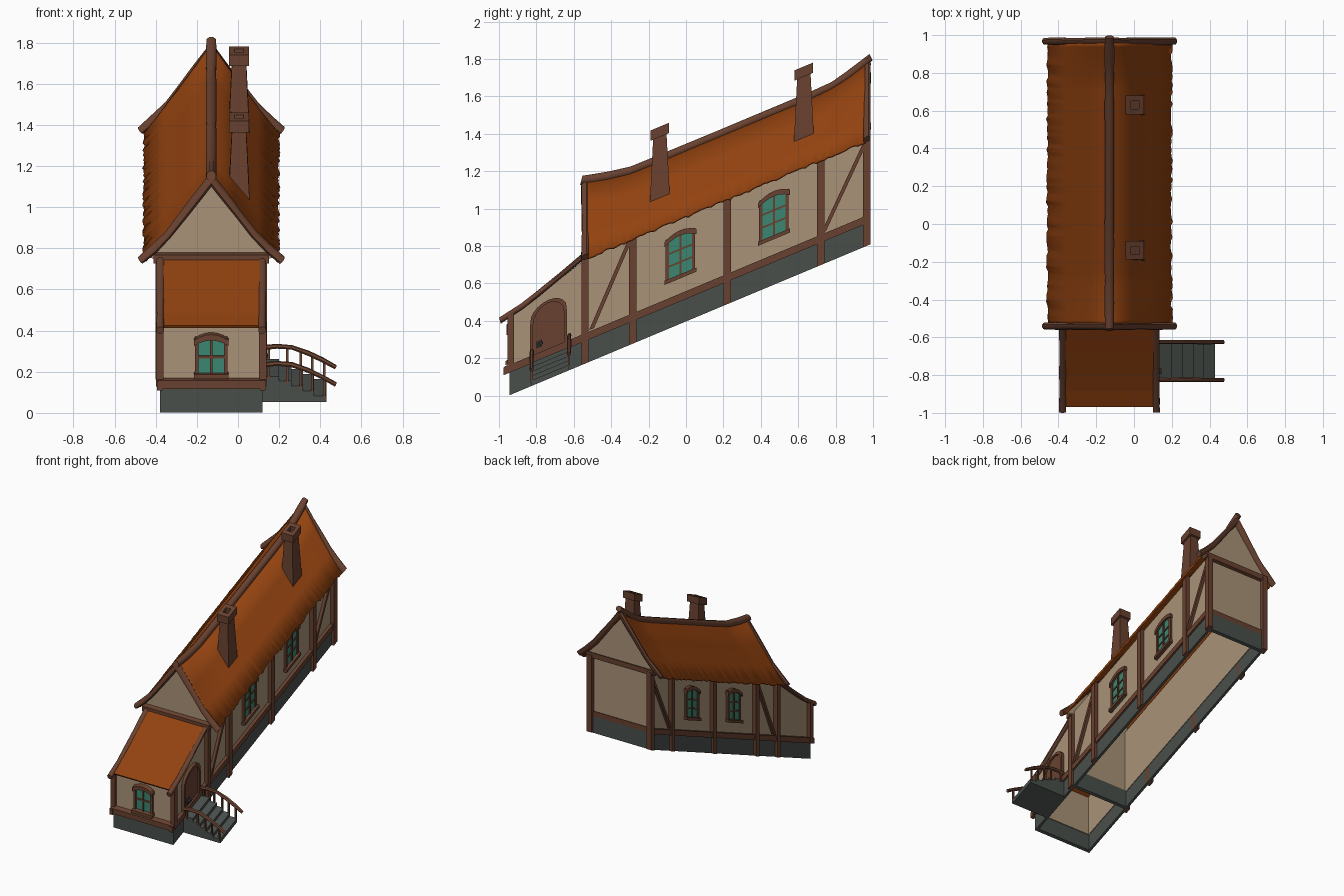
import bpy, bmesh, math, random
from mathutils import Vector, Matrix

if "Cube" in bpy.data.objects:
    bpy.data.objects.remove(bpy.data.objects["Cube"])

random.seed(4)
CX = -0.13                      # centre line of the house


def material(name, rgb):
    m = bpy.data.materials.new(name)
    m.diffuse_color = (*rgb, 1)
    m.use_nodes = True
    m.node_tree.nodes["Principled BSDF"].inputs["Base Color"].default_value = m.diffuse_color
    return m


ORANGE = material("orange roof", (0.29, 0.055, 0.005))
PLASTER = material("tan plaster", (0.40, 0.29, 0.19))
WOOD = material("brown wood", (0.14, 0.053, 0.029))
STONE = material("grey stone", (0.066, 0.078, 0.071))
GLASS = material("green glass", (0.045, 0.24, 0.165))
IRON = material("dark iron", (0.03, 0.03, 0.03))


def finish(name, bm, mat, smooth=False, solid=0):
    """Shear the part along the hill slope and make it an object."""
    bmesh.ops.recalc_face_normals(bm, faces=bm.faces)
    for v in bm.verts:
        v.co.z += 0.418 * (v.co.y + 0.95)
    me = bpy.data.meshes.new(name)
    bm.to_mesh(me)
    bm.free()
    me.materials.append(mat)
    ob = bpy.data.objects.new(name, me)
    bpy.context.collection.objects.link(ob)
    if solid:
        mod = ob.modifiers.new("thickness", 'SOLIDIFY')
        mod.thickness, mod.offset = solid, 0
    if smooth:
        bpy.context.view_layer.objects.active = ob
        ob.select_set(True)
        bpy.ops.object.shade_smooth_by_angle(angle=math.radians(50))
        ob.select_set(False)
    return ob


def box(bm, lo, hi, m=Matrix(), top=1.0):
    vs = bmesh.ops.create_cube(bm, size=1)['verts']
    for v in vs:
        k = top if v.co.z > 0 else 1
        v.co = m @ Vector(((lo[i] + hi[i]) / 2 + v.co[i] * (hi[i] - lo[i]) * (k if i < 2 else 1)
                           for i in range(3)))


def prism(bm, pts, vec):
    f = bm.faces.new([bm.verts.new(p) for p in pts])
    ext = bmesh.ops.extrude_face_region(bm, geom=[f], use_keep_orig=True)['geom']
    bmesh.ops.translate(bm, vec=vec, verts=[g for g in ext if isinstance(g, bmesh.types.BMVert)])


def tube(bm, path, r, n=8, jitter=0.1):
    path = [Vector(p) for p in path]
    rings = []
    for i, p in enumerate(path):
        d = (path[min(i + 1, len(path) - 1)] - path[max(i - 1, 0)]).normalized()
        ref = Vector((0, 1, 0)) if abs(d.y) < 0.7 else Vector((1, 0, 0))
        a = d.cross(ref).normalized()
        b = d.cross(a)
        rr = r * random.uniform(1 - jitter, 1 + jitter)
        rings.append([bm.verts.new(p + rr * (math.cos(t) * a + math.sin(t) * b))
                      for t in [math.tau * (k + .5) / n for k in range(n)]])
    for q, s in zip(rings, rings[1:]):
        for k in range(n):
            bm.faces.new((q[k], q[(k + 1) % n], s[(k + 1) % n], s[k]))
    bm.faces.new(rings[0])
    bm.faces.new(rings[-1])


def lift(y):
    """Upturn of the ridge at both ends."""
    return 0.06 * max(0, (-0.27 - y) / 0.28) ** 1.4 + 0.07 * max(0, (y - 0.72) / 0.26) ** 1.6


# ---- foundations: open rings under the house and the front annex
bm = bmesh.new()
for y0, y1 in ((-0.53, 0.965), (-0.945, -0.53)):
    for x in (-0.38, 0.10):
        box(bm, (x, y0, 0), (x + 0.02, y1, 0.13))
for y in (-0.945, -0.535, 0.95):
    box(bm, (-0.38, y, 0), (0.12, y + 0.02, 0.13))
finish("foundation", bm, STONE)

# ---- plaster walls: thin shells with gabled ends
bm = bmesh.new()
for x in (-0.37, 0.095):
    box(bm, (x, -0.53, 0.12), (x + 0.015, 0.96, 0.61))
    prism(bm, [(x, -0.935, .12), (x, -0.53, .12), (x, -0.53, .56), (x, -0.8, .465), (x, -0.935, .42)],
          (0.015, 0, 0))
for y in (-0.535, 0.945):
    prism(bm, [(CX - .24, y, .12), (CX + .24, y, .12), (CX + .24, y, .57), (CX + .30, y, .58), (CX, y, .93),
               (CX - .30, y, .58), (CX - .24, y, .57)], (0, 0.015, 0))
box(bm, (-0.37, -0.935, 0.12), (0.11, -0.92, 0.42))
finish("walls", bm, PLASTER)

# ---- main roof with sagging ridge and ragged eaves
bm = bmesh.new()
prof = [(0, .925), (.11, .795), (.22, .67), (.325, .56)]
N = 74
for s in (-1, 1):
    grid = []
    for j in range(N + 1):
        y = -0.53 + 1.49 * j / N
        row = []
        for k, (dx, h) in enumerate(prof):
            e = random.uniform(-.006, .006) if k == 3 else 0
            row.append(bm.verts.new((CX + s * (dx + e), y, h - e + lift(y) * (1 - dx / .325))))
        grid.append(row)
    for a, b in zip(grid, grid[1:]):
        for k in range(3):
            bm.faces.new((a[k], a[k + 1], b[k + 1], b[k]))
finish("main_roof", bm, ORANGE, True, 0.014)

# ---- annex roof
lean = [(-0.965, .425), (-0.88, .447), (-0.8, .475), (-0.67, .527), (-0.53, .585)]
bm = bmesh.new()
rows = [[bm.verts.new((x, y, h)) for x in (-0.37, 0.11)] for y, h in lean]
for a, b in zip(rows, rows[1:]):
    bm.faces.new((a[0], a[1], b[1], b[0]))
finish("annex_roof", bm, ORANGE, False, 0.014)

# ---- ridge log, barge logs and annex edge logs
bm = bmesh.new()
tube(bm, [(CX, y, .925 + lift(y)) for y in (-.56, -.5, -.42, -.3, -.1, .15, .4, .65, .78, .86, .93, .99)], .026)
finish("ridge_log", bm, WOOD, True)
bm = bmesh.new()
for y in (-0.54, 0.968):
    for s in (-1, 1):
        tube(bm, [(CX + s * d, y, h) for d, h in
                  ((0, .965), (.07, .875), (.14, .785), (.21, .695), (.28, .625), (.345, .57))], .02)
for x in (-0.378, 0.118):
    tube(bm, [(x, -0.995, .42)] + [(x, y, h) for y, h in lean[1:]], .019)
finish("roof_edge_logs", bm, WOOD, True)

# ---- timber frame: posts, sills, gable beams and braces
bm = bmesh.new()
for s in (-1, 1):
    x = CX + s * .25
    for y in (-0.54, -0.285, 0.22, 0.72, 0.967):
        box(bm, (x - .02, y - .02, 0), (x + .02, y + .02, .62 if -.5 < y < .9 else .585))
    box(bm, (x - .018, -0.955, .13), (x + .018, -0.92, .43))
    box(bm, (x - .014, -0.975, .12), (x + .014, 0.95, .162))
    for a, b in (((-0.505, .17), (-0.295, .57)), ((0.735, .17), (0.955, .55))):
        prism(bm, [(x - .012, a[0] - .013, a[1]), (x - .012, a[0] + .013, a[1]),
                   (x - .012, b[0] + .013, b[1]), (x - .012, b[0] - .013, b[1])], (.024, 0, 0))
for y in (-0.955, 0.955):
    box(bm, (-0.39, y - .015, .125), (0.135, y + .015, .165))
for y in (-0.545, 0.963):
    box(bm, (-0.41, y - .017, .565), (0.15, y + .017, .605))
finish("timber_frame", bm, WOOD)


# ---- windows: glass plate, bars, sill and arched lintel
def side(s, y, x=None):
    return Matrix(((0, 0, s, CX + s * .24), (1, 0, 0, y), (0, 1, 0, 0), (0, 0, 0, 1)))


FRONT = Matrix(((1, 0, 0, CX), (0, 0, -1, -0.935), (0, 1, 0, 0), (0, 0, 0, 1)))


def window(name, m, v, h, rows):
    bm = bmesh.new()
    box(bm, (-.07, v, 0), (.07, v + h - .02, .008), m)
    finish(name + "_glass", bm, GLASS)
    bm = bmesh.new()
    box(bm, (-.085, v, 0), (.085, v + .022, .03), m)
    for u, w in ((-.07, .009), (0, .005), (.07, .009)):
        box(bm, (u - w, v, 0), (u + w, v + h - .02, .016), m)
    for k in range(1, rows):
        z = v + .02 + (h - .055) * k / rows
        box(bm, (-.07, z - .005, 0), (.07, z + .005, .014), m)
    us = [-.085 + .17 * k / 6 for k in range(7)]
    arc = [(u, v + h - 4.0 * u * u) for u in us]
    prism(bm, [m @ Vector((u, z, 0)) for u, z in arc] +
          [m @ Vector((u, z - .028, 0)) for u, z in reversed(arc)], m.to_3x3() @ Vector((0, 0, .026)))
    finish(name + "_frame", bm, WOOD)


window("front_window", FRONT, .17, .215, 2)
for s, n in ((-1, "left"), (1, "right")):
    window(n + "_window_front", side(s, -0.03), .243, .258, 3)
    window(n + "_window_back", side(s, 0.47), .243, .258, 3)

# ---- arched door with frame and latch
m = side(1, -0.735)
arch = [(-.082, .12)] + [(-.082 * math.cos(t), .325 + .082 * math.sin(t))
                         for t in [math.pi * k / 10 for k in range(11)]] + [(.082, .12)]
bm = bmesh.new()
prism(bm, [m @ Vector((u, v, 0)) for u, v in arch], (.012, 0, 0))
finish("door", bm, WOOD)
bm = bmesh.new()
for a, b in zip(arch, arch[1:]):
    big = [(u * 1.2, v + (.016 if v > .33 else 0)) for u, v in (b, a)]
    prism(bm, [m @ Vector((u, v, 0)) for u, v in [a, b] + big], (.024, 0, 0))
finish("door_frame", bm, WOOD)
bm = bmesh.new()
box(bm, (-.065, .19, .01), (-.035, .225, .022), m)
box(bm, (-.06, .2, .02), (-.03, .212, .036), m)
finish("door_latch", bm, IRON)

# ---- stone steps
bm = bmesh.new()
xs = (0.11, .20, .26, .315, .37, .43)
hs = (.125, .102, .078, .054, .03)
pts = [(.11, 0)]
for k, h in enumerate(hs):
    pts += [(xs[k], h), (xs[k + 1], h)]
pts.append((.43, 0))
prism(bm, [(x, -0.825, h) for x, h in pts], (0, .2, 0))
finish("steps", bm, STONE)

# ---- stair railings
bm = bmesh.new()
rail = [(.125, .182), (.19, .188), (.26, .183), (.34, .155), (.41, .122), (.475, .086)]
for y in (-0.825, -0.625):
    tube(bm, [(x, y, h) for x, h in rail], .011, 6)
    for x, t, b in ((.15, .18, .11), (.24, .18, .09), (.305, .165, .07), (.36, .145, .05), (.42, .115, .02)):
        box(bm, (x - .006, y - .006, b), (x + .006, y + .006, t))
finish("stair_railings", bm, WOOD)

# ---- tapered chimneys with hollow caps
for y, n in ((-0.14, "front"), (0.63, "back")):
    x = 0.005
    bm = bmesh.new()
    box(bm, (x - .052, y - .054, .70), (x + .052, y + .054, 1.05), top=.66)
    for s in (-1, 1):
        for a in (0, 1):
            lo, hi = ((s * .035 - .014, -.049), (s * .035 + .014, .049)) if a else \
                     ((-.021, s * .035 - .014), (.021, s * .035 + .014))
            box(bm, (x + lo[0], y + lo[1], 1.045), (x + hi[0], y + hi[1], 1.10))
    finish(n + "_chimney", bm, WOOD)
